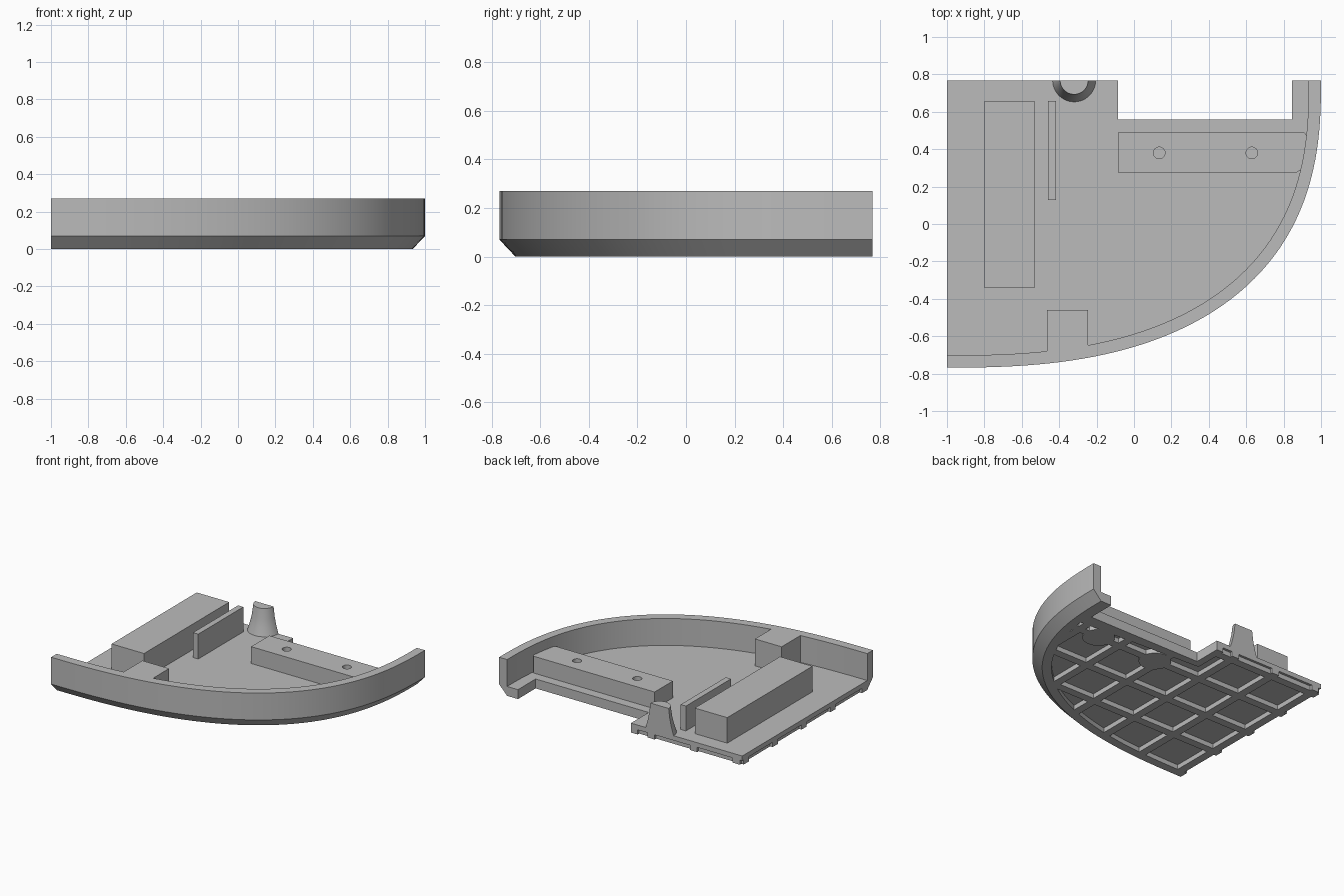
import bpy
import bmesh
import math

cube = bpy.data.objects.get("Cube")
if cube:
    bpy.data.objects.remove(cube, do_unlink=True)

grey = bpy.data.materials.new("plain grey")
grey.use_nodes = True
COLOUR = (0.5, 0.5, 0.5, 1)
grey.diffuse_color = COLOUR
grey.node_tree.nodes["Principled BSDF"].inputs["Base Color"].default_value = COLOUR

BACK, FLOOR, TOP = 0.768, 0.07, 0.27
POWER, SPAN_X, SPAN_Y = 2.53, 2.0, 1.536


def curve(inset=0.0, steps=56):
    """Rounded outer edge, from the back left end to the front right end."""
    points = []
    for i in range(steps + 1):
        a = math.pi / 2 * i / steps
        u = max(math.cos(a), 0) ** (2 / POWER)
        v = math.sin(a) ** (2 / POWER)
        nx, ny = u ** (POWER - 1) / SPAN_X, v ** (POWER - 1) / SPAN_Y
        size = math.hypot(nx, ny)
        points.append((-1 + SPAN_X * u - inset * nx / size,
                       BACK - SPAN_Y * v + inset * ny / size))
    return points


def finish(name, bm):
    bmesh.ops.recalc_face_normals(bm, faces=bm.faces)
    mesh = bpy.data.meshes.new(name)
    bm.to_mesh(mesh)
    bm.free()
    mesh.materials.append(grey)
    obj = bpy.data.objects.new(name, mesh)
    bpy.context.collection.objects.link(obj)
    return obj


def loft(name, low, high, z0, z1):
    """Closed solid between two outlines with equal point counts."""
    bm = bmesh.new()
    a = [bm.verts.new((x, y, z0)) for x, y in low]
    b = [bm.verts.new((x, y, z1)) for x, y in high]
    bm.faces.new(a)
    bm.faces.new(b)
    for i in range(len(a)):
        j = (i + 1) % len(a)
        bm.faces.new((a[i], a[j], b[j], b[i]))
    return finish(name, bm)


def box(name, x0, x1, y0, y1, z0, z1):
    shape = [(x0, y0), (x1, y0), (x1, y1), (x0, y1)]
    return loft(name, shape, shape, z0, z1)


def cylinder(name, x, y, r, z0, z1):
    ring = [(x + r * math.cos(math.tau * i / 32), y + r * math.sin(math.tau * i / 32))
            for i in range(32)]
    return loft(name, ring, ring, z0, z1)


def cut(target, tool):
    mod = target.modifiers.new("cut", "BOOLEAN")
    mod.operation = "DIFFERENCE"
    mod.solver = "EXACT"
    mod.object = tool
    bpy.context.view_layer.objects.active = target
    bpy.ops.object.modifier_apply(modifier=mod.name)
    bpy.data.objects.remove(tool, do_unlink=True)


def smooth(obj):
    bpy.ops.object.select_all(action="DESELECT")
    obj.select_set(True)
    bpy.context.view_layer.objects.active = obj
    bpy.ops.object.shade_smooth_by_angle(angle=math.radians(25))


# Floor plate with a bevelled curved rim and a notch at the back
notch = [(-1, BACK), (-0.085, BACK), (-0.085, 0.56), (0.845, 0.56), (0.845, BACK)]
floor = loft("floor_plate", notch + curve(0.066), notch + curve(), 0, FLOOR)

# Recessed underside, leaving a grid of ribs and two round bosses
HOLES = [(0.135, 0.38), (0.63, 0.38)]
region = [(-1.1, 0.85), (-0.14, 0.85), (-0.14, 0.51)]
region += [p for p in curve(0.13) if p[1] < 0.5] + [(-1.1, -0.638)]
recess = loft("recess_cutter", region, region, -0.05, 0.035)
for i in range(6):
    x = -0.95 + 0.35 * i
    cut(recess, box("rib", x - 0.03, x + 0.03, -1, 1, -0.1, 0.1))
for i in range(4):
    y = 0.72 - 0.34 * i
    cut(recess, box("rib", -1.5, 1.5, y - 0.03, y + 0.03, -0.1, 0.1))
for x, y in HOLES:
    cut(recess, cylinder("boss", x, y, 0.11, -0.1, 0.1))
cut(floor, recess)
smooth(floor)

# Curved outer wall
ring = curve() + curve(0.066)[::-1]
wall = loft("curved_wall", ring, ring, FLOOR, TOP)
smooth(wall)

# Blocks standing on the floor
box("large_block", -0.8, -0.533, -0.343, 0.658, FLOOR, 0.26)
box("thin_divider", -0.46, -0.417, 0.128, 0.658, FLOOR, 0.255)

# Front block, flush with the wall top and running into it
inner = [p for p in curve(0.03) if -0.465 < p[0] < -0.245]
shape = [(-0.245, -0.46), (-0.245, -0.66)] + inner + [(-0.465, -0.70), (-0.465, -0.46)]
box_end = loft("front_block", shape, shape, FLOOR, TOP)

# Screw bar with blind holes, its outer end following the wall
end = [p for p in curve(0.04) if 0.275 < p[1] < 0.49]
shape = [(-0.085, 0.275), (-0.085, 0.49), (0.91, 0.49)] + end + [(0.87, 0.275)]
bar = loft("screw_bar", shape, shape, FLOOR, 0.195)
for x, y in HOLES:
    cut(bar, cylinder("hole", x, y, 0.031, 0.1, 0.3))
smooth(bar)

# Flared half post on the back edge
bm = bmesh.new()
profile = [(0.115, FLOOR), (0.097, 0.13), (0.084, 0.19), (0.075, 0.262)]
rows = []
for r, z in profile:
    rows.append([bm.verts.new((-0.32 + r * math.cos(math.pi * i / 24),
                               BACK - r * math.sin(math.pi * i / 24), z))
                 for i in range(25)])
for low, high in zip(rows, rows[1:]):
    for i in range(24):
        bm.faces.new((low[i], low[i + 1], high[i + 1], high[i]))
bm.faces.new(rows[0])
bm.faces.new(rows[-1])
bm.faces.new([row[0] for row in rows] + [row[-1] for row in rows[::-1]])
smooth(finish("half_post", bm))
